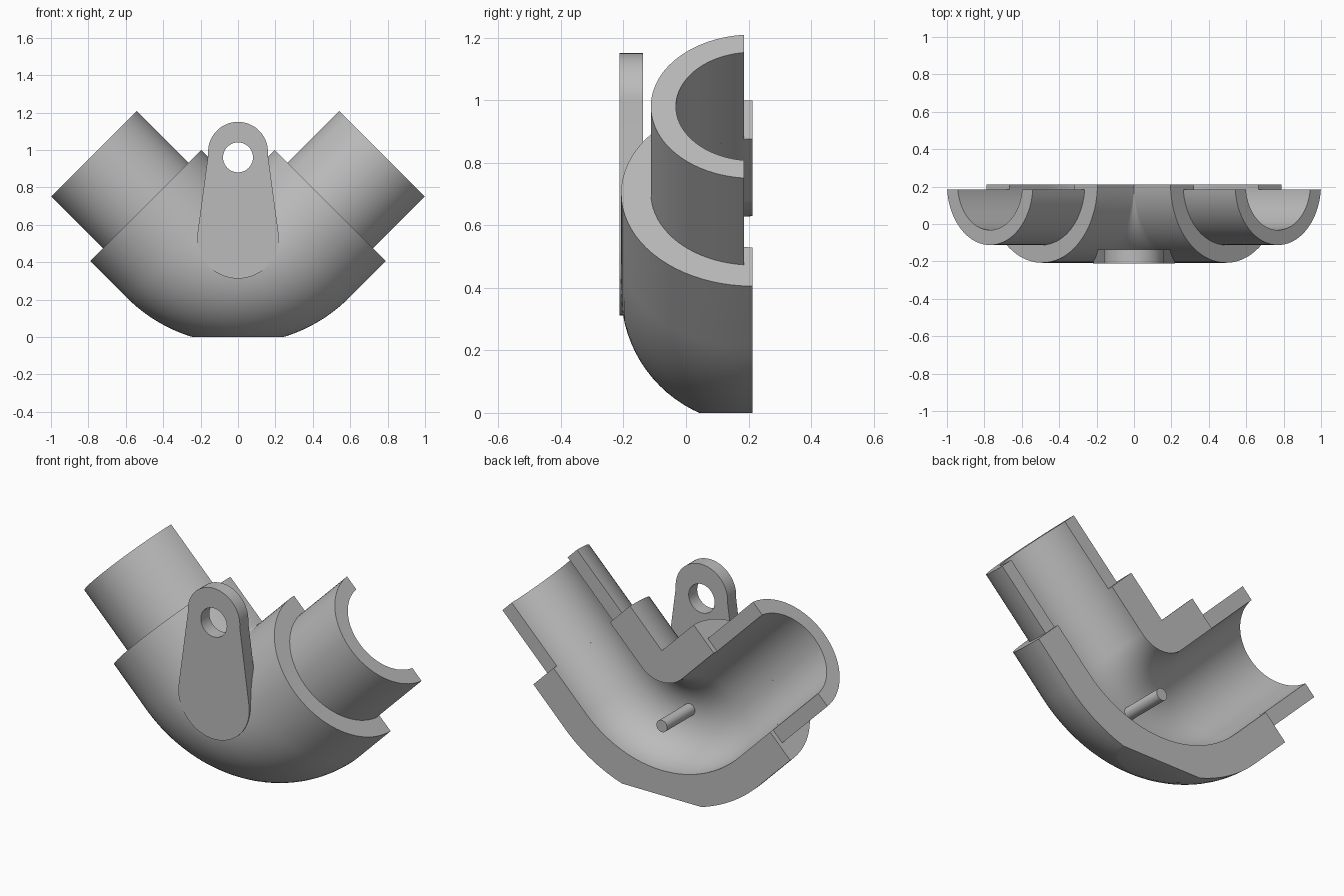
import bpy, bmesh, math
from mathutils import Vector

if "Cube" in bpy.data.objects:
    bpy.data.objects.remove(bpy.data.objects["Cube"])

Y0 = 0.2125                    # split plane of the half elbow
R, ZC = 0.421, 0.805           # bend radius and bend centre height
BORE, BODY, PIPE = 0.245, 0.42, 0.325
S = math.sqrt(0.5)

grey = bpy.data.materials.new("grey_metal")
grey.diffuse_color = (0.5, 0.5, 0.5, 1)
grey.use_nodes = True
grey.node_tree.nodes["Principled BSDF"].inputs["Base Color"].default_value = grey.diffuse_color


def finish(name, bm):
    bmesh.ops.recalc_face_normals(bm, faces=bm.faces[:])
    me = bpy.data.meshes.new(name)
    bm.to_mesh(me)
    bm.free()
    me.materials.append(grey)
    ob = bpy.data.objects.new(name, me)
    bpy.context.collection.objects.link(ob)
    bpy.ops.object.select_all(action='DESELECT')
    ob.select_set(True)
    bpy.context.view_layer.objects.active = ob
    bpy.ops.object.shade_smooth_by_angle(angle=math.radians(30))
    return ob


def half_ring(r_in, r_out, drop=0.0, n=40):
    """Half annulus section, cut 'drop' in front of the split plane."""
    pts = []
    for r, flip in ((r_out, False), (r_in, True)):
        a0 = math.asin(drop / r)
        arc = [a0 + (math.pi - 2 * a0) * i / n for i in range(n + 1)]
        if flip:
            arc.reverse()
        pts += [(r * math.cos(a), -r * math.sin(a)) for a in arc]
    return pts


def sweep(path, prof, caps):
    """path: list of (x, z, normal_x, normal_z)."""
    bm = bmesh.new()
    rings = [[bm.verts.new((x + u * nx, Y0 + v, z + u * nz)) for u, v in prof]
             for x, z, nx, nz in path]
    k = len(prof)
    for a, b in zip(rings, rings[1:]):
        for i in range(k):
            j = (i + 1) % k
            bm.faces.new((a[i], a[j], b[j], b[i]))
    for c in caps:
        ring, h = rings[c], k // 2
        for i in range(h - 1):
            bm.faces.new((ring[i], ring[i + 1], ring[k - 2 - i], ring[k - 1 - i]))
    return bm


# thick elbow body, with a flat cut at the foot
path = [(-0.4925, 0.7025, -S, -S)]
for i in range(49):
    a = math.radians(-45 + 90 * i / 48)
    path.append((R * math.sin(a), ZC - R * math.cos(a), math.sin(a), -math.cos(a)))
path.append((0.4925, 0.7025, S, -S))
bm = sweep(path, half_ring(BORE, BODY), (0, -1))
bmesh.ops.remove_doubles(bm, verts=bm.verts[:], dist=1e-6)
cut = bmesh.ops.bisect_plane(bm, geom=bm.verts[:] + bm.edges[:] + bm.faces[:],
                             plane_co=(0, 0, 0), plane_no=(0, 0, -1), clear_outer=True)
rim = [e for e in bm.edges if e.is_boundary]
bmesh.ops.holes_fill(bm, edges=rim, sides=0)
finish("elbow_body", bm)

# thinner pipe ends, set back from the split plane
for side, name in ((-1, "left_pipe_end"), (1, "right_pipe_end")):
    path = [(side * 0.4925, 0.7025, side * S, -S), (side * 0.77, 0.98, side * S, -S)]
    finish(name, sweep(path, half_ring(BORE, PIPE, 0.0275), (-1,)))

# hanging lug with a round hole
outline = []
for i in range(33):
    a = math.radians(-5 + 190 * i / 32)
    outline.append((0.16 * math.cos(a), 0.99 + 0.16 * math.sin(a)))
for i in range(33):
    a = math.radians(175 + 190 * i / 32)
    outline.append((0.218 * math.cos(a), 0.53 + 0.218 * math.sin(a)))
hole = [(0.08 * math.cos(math.tau * i / 40), 0.96 + 0.08 * math.sin(math.tau * i / 40))
        for i in range(40)]
bm = bmesh.new()
for loop in (outline, hole):
    vs = [bm.verts.new((x, -Y0, z)) for x, z in loop]
    for i in range(len(vs)):
        bm.edges.new((vs[i], vs[(i + 1) % len(vs)]))
bmesh.ops.triangle_fill(bm, edges=bm.edges[:], use_beauty=True, normal=(0, -1, 0))
ext = bmesh.ops.extrude_face_region(bm, geom=bm.faces[:], use_keep_orig=True)
bmesh.ops.translate(bm, vec=Vector((0, 0.075, 0)),
                    verts=[g for g in ext["geom"] if isinstance(g, bmesh.types.BMVert)])
finish("hanging_lug", bm)

# small pin across the bore at the bend
bm = bmesh.new()
bmesh.ops.create_cone(bm, cap_ends=True, segments=32, radius1=0.033, radius2=0.033, depth=0.2725)
for v in bm.verts:
    x, y, z = v.co
    v.co = (x, Y0 - 0.13625 + z, ZC - R + y)
finish("bore_pin", bm)
